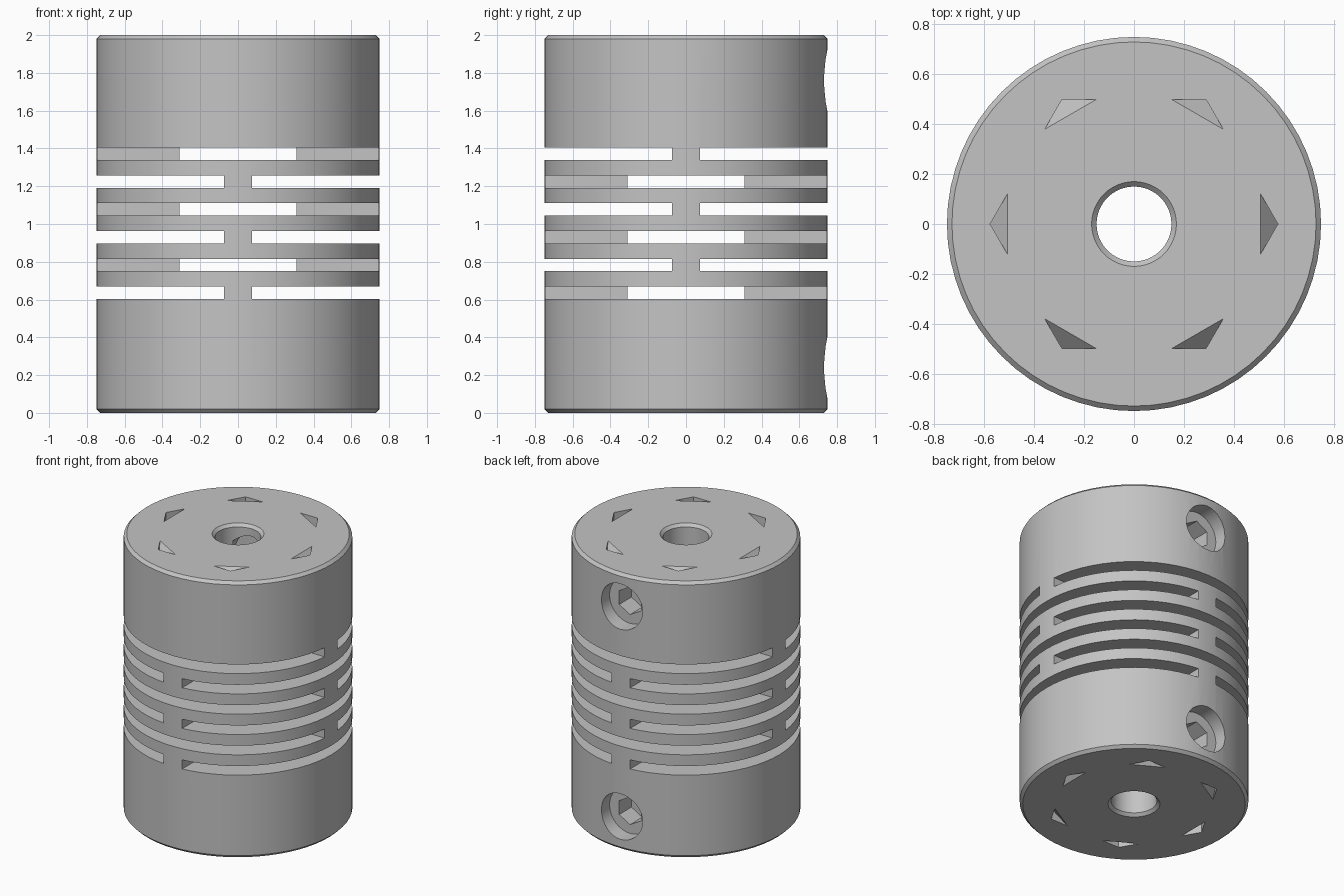
import bpy, bmesh, math
from mathutils import Matrix, Vector

if "Cube" in bpy.data.objects:
    bpy.data.objects.remove(bpy.data.objects["Cube"], do_unlink=True)

RADIUS, HEIGHT = 0.75, 2.0
BORE = 0.15
SIDES = 64

metal = bpy.data.materials.new("plain grey metal")
metal.use_nodes = True
grey = (0.55, 0.55, 0.55, 1)
metal.diffuse_color = grey
metal.node_tree.nodes["Principled BSDF"].inputs["Base Color"].default_value = grey


def make_object(name, bm):
    bmesh.ops.recalc_face_normals(bm, faces=bm.faces[:])
    mesh = bpy.data.meshes.new(name)
    bm.to_mesh(mesh)
    bm.free()
    mesh.materials.append(metal)
    obj = bpy.data.objects.new(name, mesh)
    bpy.context.collection.objects.link(obj)
    return obj


def circle(radius, sides, start=0.0):
    return [(radius * math.cos(start + math.tau * i / sides),
             radius * math.sin(start + math.tau * i / sides)) for i in range(sides)]


def add_prism(bm, outline, low, high, matrix=Matrix()):
    """Extrude a flat outline from low to high along local z."""
    bottom = [bm.verts.new(matrix @ Vector((x, y, low))) for x, y in outline]
    top = [bm.verts.new(matrix @ Vector((x, y, high))) for x, y in outline]
    bm.faces.new(bottom[::-1])
    bm.faces.new(top)
    for i in range(len(outline)):
        j = (i + 1) % len(outline)
        bm.faces.new((bottom[i], bottom[j], top[j], top[i]))


def lathe(name, profile):
    """Turn a closed (radius, z) profile about the z axis."""
    bm = bmesh.new()
    rings = [[bm.verts.new((x, y, z)) for x, y in circle(r, SIDES)] for r, z in profile]
    for k, ring in enumerate(rings):
        following = rings[(k + 1) % len(rings)]
        for i in range(SIDES):
            j = (i + 1) % SIDES
            bm.faces.new((ring[i], ring[j], following[j], following[i]))
    return make_object(name, bm)


def cut(target, bm):
    cutter = make_object("cutter", bm)
    cutter.hide_render = True
    mod = target.modifiers.new("cut", "BOOLEAN")
    mod.operation = "DIFFERENCE"
    mod.solver = "EXACT"
    mod.object = cutter
    select(target)
    bpy.ops.object.modifier_apply(modifier=mod.name)
    bpy.data.objects.remove(cutter, do_unlink=True)


def select(obj):
    bpy.ops.object.select_all(action="DESELECT")
    obj.select_set(True)
    bpy.context.view_layer.objects.active = obj


# Turned body with chamfered rims and a through bore
c = 0.02
body = lathe("coupling_body", [
    (BORE, c), (BORE + c, 0), (RADIUS - c, 0), (RADIUS, c),
    (RADIUS, HEIGHT - c), (RADIUS - c, HEIGHT), (BORE + c, HEIGHT), (BORE, HEIGHT - c)])

# Alternating flexure slots, each leaving two opposite bridges
w, inner, far = 0.075, 0.31, 1.0
half = [(far, -far), (far, -w), (inner, -w), (inner, w), (far, w), (far, far)]
slot_outline = half + [(-x, -y) for x, y in half]
slots = bmesh.new()
for i in range(6):
    z = 0.603 + 0.147 * i
    turn = Matrix.Rotation(math.pi / 2 * ((i + 1) % 2), 4, "Z")
    add_prism(slots, slot_outline, z, z + 0.066, turn)
cut(body, slots)

# Sloping corner pits around both end faces
corner, apothem, reach, depth = 0.577, 0.508, 0.12, 0.08
pits = bmesh.new()
for face_z, out in ((HEIGHT, 1), (0, -1)):
    for k in range(6):
        turn = Matrix.Rotation(math.tau * k / 6, 4, "Z")
        plan = [(apothem, -reach), (corner, 0), (apothem, reach)]
        drops = (0, depth, 0)
        floor = [pits.verts.new(turn @ Vector((x, y, face_z - out * d)))
                 for (x, y), d in zip(plan, drops)]
        lid = [pits.verts.new(turn @ Vector((x, y, face_z + out * c))) for x, y in plan]
        pits.faces.new(floor)
        pits.faces.new(lid)
        for i in range(3):
            j = (i + 1) % 3
            pits.faces.new((floor[i], floor[j], lid[j], lid[i]))
cut(body, pits)

# Screw holes in the back, and set screws with hexagon sockets
screw_heights = {"lower_set_screw": 0.24, "upper_set_screw": 1.76}
holes = bmesh.new()
for z in screw_heights.values():
    to_back = Matrix.Translation((0, 0, z)) @ Matrix.Rotation(-math.pi / 2, 4, "X")
    add_prism(holes, circle(0.165, 32), 0.1, 0.9, to_back)
cut(body, holes)

screws = []
for name, z in screw_heights.items():
    to_back = Matrix.Translation((0, 0, z)) @ Matrix.Rotation(-math.pi / 2, 4, "X")
    shank = bmesh.new()
    add_prism(shank, circle(0.164, 32), 0.2, 0.64, to_back)
    screw = make_object(name, shank)
    socket = bmesh.new()
    add_prism(socket, circle(0.1, 6, math.pi / 2), 0.5, 0.7, to_back)
    cut(screw, socket)
    screws.append(screw)

for obj in [body] + screws:
    select(obj)
    bpy.ops.object.shade_smooth_by_angle(angle=math.radians(25))
